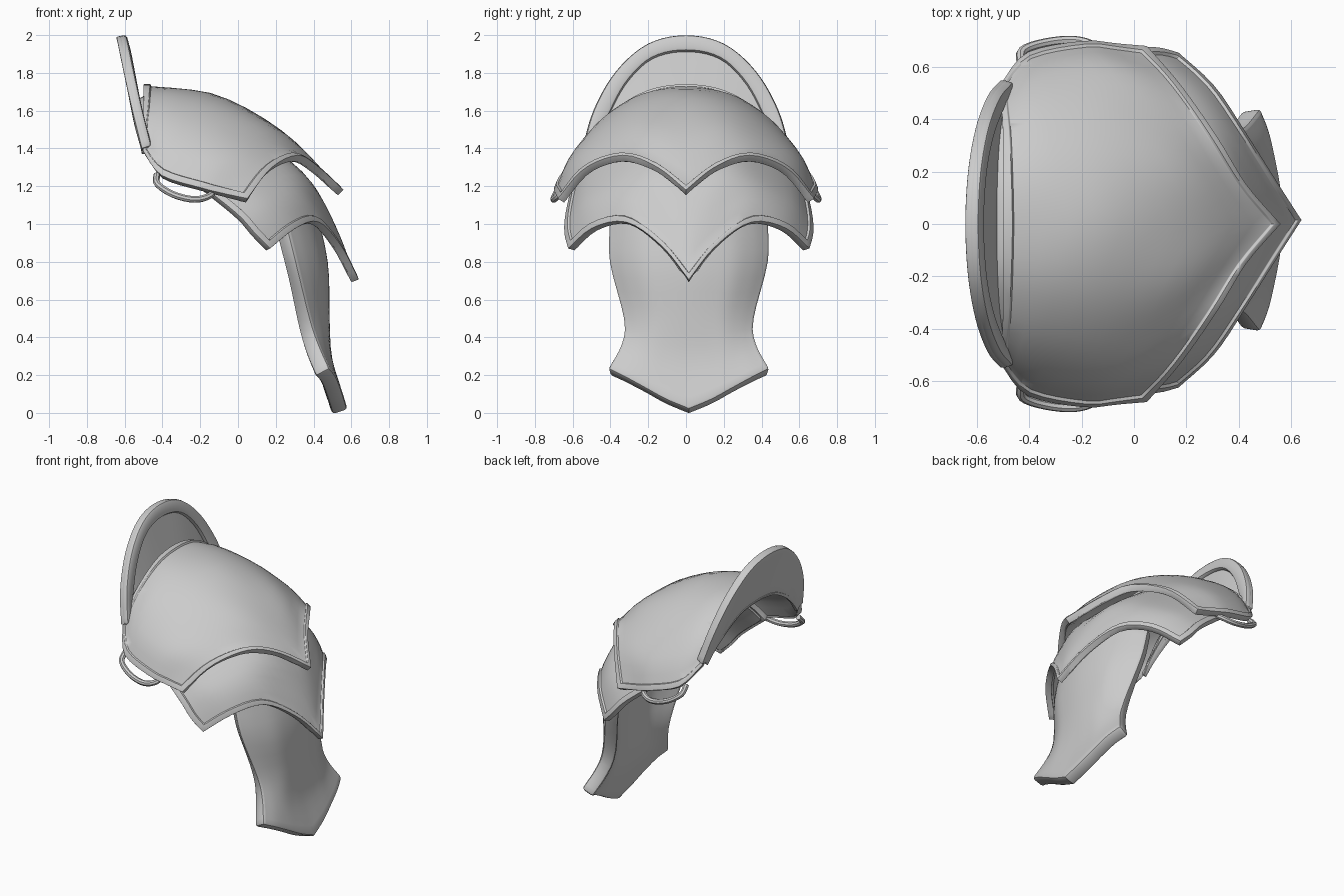
import bpy, bmesh
from mathutils import Vector

if "Cube" in bpy.data.objects:
    bpy.data.objects.remove(bpy.data.objects["Cube"])


def catmull(a, b, c, d, t):
    return 0.5 * (2 * b + (c - a) * t + (2 * a - 5 * b + 4 * c - d) * t * t
                  + (3 * b - a - 3 * c + d) * t ** 3)


def spline(pts, steps, start):
    """Smooth curve through pts; start is the ghost point before the first."""
    p = [start] + pts + [2 * pts[-1] - pts[-2]]
    out = [catmull(*p[i:i + 4], k / n) for i, n in enumerate(steps) for k in range(n)]
    return out + [pts[-1]]


def resample(pts, n, rim):
    """Even spacing by length, with two extra points at each end for a rim step."""
    d = [0]
    for a, b in zip(pts, pts[1:]):
        d.append(d[-1] + (b - a).length)
    total, w = d[-1], rim + 0.006
    marks = [0, rim] + [w + (total - 2 * w) * k / n for k in range(n + 1)] + [total - rim, total]
    out, i = [], 0
    for m in marks:
        while i < len(d) - 2 and d[i + 1] < m:
            i += 1
        out.append(pts[i].lerp(pts[i + 1], min(1, (m - d[i]) / (d[i + 1] - d[i]))))
    return out


def finish(ob, angle=0.6):
    bpy.ops.object.select_all(action='DESELECT')
    ob.select_set(True)
    bpy.context.view_layer.objects.active = ob
    bpy.ops.object.convert(target='MESH')
    bpy.ops.object.shade_smooth_by_angle(angle=angle)


def plate(name, rails, steps, thick, out, rim=0, sharp=0, bevel=0.01, shift=(0, 0, 0)):
    """Loft half rails (centre line to side), mirror in y, add rim and thickness.
    The last 'sharp' rails keep a pointed centre."""
    rows = []
    for i, r in enumerate(rails):
        r = [Vector(p) for p in r]
        ghost = Vector((r[1].x, -r[1].y, r[1].z))
        if i >= len(rails) - sharp:
            ghost = 2 * r[0] - r[1]
        half = spline(r, [5] * (len(r) - 1), ghost)
        rows.append([Vector((p.x, -p.y, p.z)) for p in half[:0:-1]] + half)
    cols = [spline(list(c), steps, 2 * c[0] - c[1]) for c in zip(*rows)]
    if rim:
        cols = [resample(c, 11, rim) for c in cols]
        cols = list(zip(*[resample(list(r), 32, rim) for r in zip(*cols)]))
    bm = bmesh.new()
    grid = [[bm.verts.new(p + Vector(shift)) for p in c] for c in cols]
    for a, b in zip(grid, grid[1:]):
        for j in range(len(a) - 1):
            bm.faces.new((a[j], a[j + 1], b[j + 1], b[j]))
    bm.normal_update()
    if sum(f.normal.dot(Vector(out)) for f in bm.faces) < 0:
        bmesh.ops.reverse_faces(bm, faces=bm.faces[:])
        bm.normal_update()
    if rim:  # sink everything inside the rim
        moves = [(v, v.normal * 0.011) for c in grid[2:-2] for v in c[2:-2]]
        for v, n in moves:
            v.co -= n
    me = bpy.data.meshes.new(name)
    bm.to_mesh(me)
    bm.free()
    ob = bpy.data.objects.new(name, me)
    bpy.context.collection.objects.link(ob)
    m = ob.modifiers.new("thickness", 'SOLIDIFY')
    m.thickness, m.offset = thick, -1
    m = ob.modifiers.new("soft_edges", 'BEVEL')
    m.width, m.segments, m.limit_method, m.angle_limit = bevel, 2, 'ANGLE', 1.2
    finish(ob)


# Shoulder cap
plate("shoulder_cap", [
    [(-.50, 0, 1.74), (-.50, .17, 1.715), (-.50, .33, 1.635), (-.505, .45, 1.53), (-.505, .54, 1.39)],
    [(-.38, 0, 1.735), (-.38, .22, 1.705), (-.39, .42, 1.595), (-.40, .57, 1.43), (-.41, .655, 1.26)],
    [(-.08, 0, 1.685), (-.10, .24, 1.645), (-.13, .45, 1.53), (-.16, .62, 1.365), (-.19, .70, 1.19)],
    [(.27, 0, 1.48), (.20, .21, 1.51), (.10, .41, 1.46), (.01, .59, 1.345), (-.07, .69, 1.16)],
    [(.56, 0, 1.18), (.43, .15, 1.30), (.32, .33, 1.365), (.18, .53, 1.30), (.05, .68, 1.135)],
], [3, 5, 5, 4], 0.042, (.4, 0, 1), rim=0.036, sharp=1)

# Lower shoulder lame, tucked under the cap
plate("shoulder_lame", [
    [(-.02, 0, 1.58), (-.05, .22, 1.55), (-.10, .42, 1.43), (-.15, .56, 1.30), (-.20, .62, 1.21)],
    [(.36, 0, 1.27), (.32, .20, 1.30), (.24, .38, 1.25), (.12, .56, 1.15), (0, .655, 1.05)],
    [(.52, 0, 1.01), (.45, .17, 1.10), (.36, .36, 1.135), (.23, .54, 1.07), (.09, .66, .95)],
    [(.64, 0, .705), (.55, .14, .88), (.43, .33, 1.01), (.31, .51, .98), (.17, .64, .87)],
], [6, 4, 4], 0.042, (1, 0, .6), rim=0.036, sharp=1, shift=(0, .015, 0))

# Upper arm guard
plate("arm_guard", [
    [(.40, 0, 1.14), (.39, .13, 1.13), (.36, .24, 1.11), (.31, .34, 1.08), (.25, .425, 1.02)],
    [(.475, 0, .80), (.465, .13, .80), (.44, .24, .79), (.38, .34, .79), (.305, .425, .80)],
    [(.485, 0, .50), (.48, .10, .50), (.465, .19, .50), (.43, .27, .50), (.38, .35, .50)],
    [(.50, 0, .28), (.498, .10, .29), (.49, .20, .31), (.465, .28, .34), (.425, .36, .37)],
    [(.58, 0, .02), (.565, .12, .07), (.545, .23, .13), (.52, .34, .19), (.485, .43, .235)],
], [4, 4, 3, 4], 0.085, (1, 0, 0), sharp=1, bevel=0.024, shift=(0, .015, 0))

# Neck guard: full back panel, raised front rim, lip curling in to the cap
edge = [(-.645, 0, 1.99), (-.635, .20, 1.945), (-.605, .37, 1.80), (-.56, .49, 1.60), (-.51, .55, 1.40)]
inner = [(-.622, 0, 1.905), (-.612, .18, 1.865), (-.587, .32, 1.73), (-.55, .43, 1.53), (-.51, .51, 1.39)]
base = [(-.545, 0, 1.63), (-.542, .17, 1.61), (-.535, .31, 1.54), (-.52, .42, 1.45), (-.51, .49, 1.37)]
lip = [(-.49, 0, 1.66), (-.49, .17, 1.64), (-.49, .31, 1.56), (-.49, .42, 1.46), (-.49, .485, 1.37)]
plate("neck_guard_rim", [edge, inner], [2], 0.052, (-1, 0, 0), bevel=0.018, shift=(.004, 0, 0))
plate("neck_guard_panel", [edge, inner, base], [2, 4], 0.03, (-1, 0, 0), bevel=0.008)
plate("neck_guard_lip", [base, lip], [2], 0.02, (0, 0, -1), bevel=0.002)

# Strap loops under both sides of the cap
for side, sy in (("front", -1), ("back", 1)):
    cu = bpy.data.curves.new(side + "_strap_loop", 'CURVE')
    cu.dimensions, cu.bevel_depth, cu.bevel_resolution = '3D', 0.018, 2
    cu.use_fill_caps = True
    pts = spline([Vector(p) for p in [(-.43, .61, 1.26), (-.425, .66, 1.21), (-.34, .69, 1.155),
                                      (-.23, .70, 1.13), (-.15, .675, 1.15), (-.13, .62, 1.19)]],
                 [4] * 5, Vector((-.43, .56, 1.3)))
    sp = cu.splines.new('POLY')
    sp.points.add(len(pts) - 1)
    for q, p in zip(sp.points, pts):
        q.co = (p.x, p.y * sy, p.z, 1)
    loop = bpy.data.objects.new(side + "_strap_loop", cu)
    bpy.context.collection.objects.link(loop)
    finish(loop)
